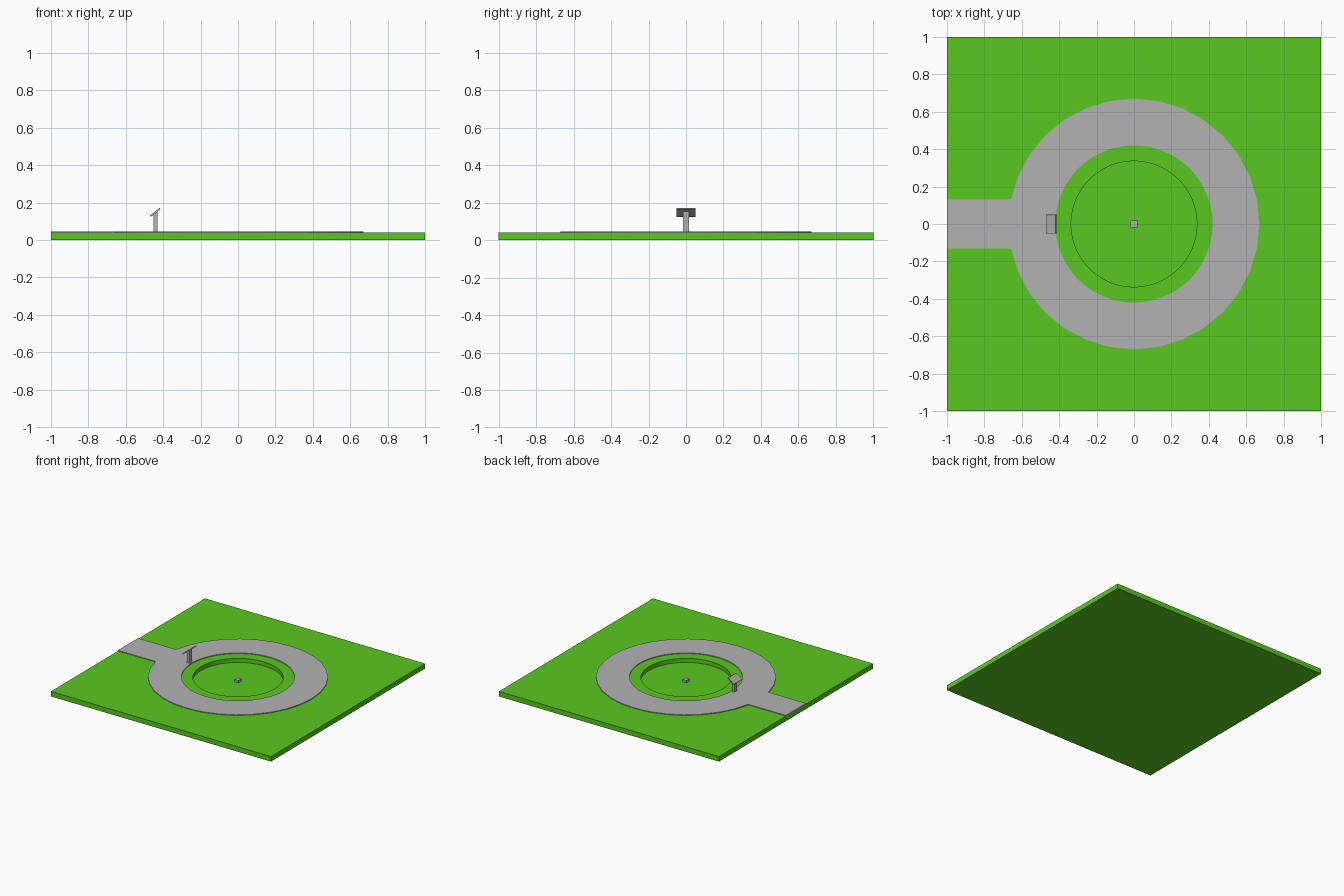
import bpy, bmesh, math
from mathutils import Matrix, Vector

if "Cube" in bpy.data.objects:
    bpy.data.objects.remove(bpy.data.objects["Cube"])


def material(name, rgb):
    m = bpy.data.materials.new(name)
    m.diffuse_color = (*rgb, 1)
    m.use_nodes = True
    m.node_tree.nodes["Principled BSDF"].inputs["Base Color"].default_value = m.diffuse_color
    return m


GRASS = material("grass green", (0.102, 0.584, 0.014))
STONE = material("stone grey", (0.45, 0.45, 0.45))


def finish(bm, name, mat, smooth=False):
    bmesh.ops.recalc_face_normals(bm, faces=bm.faces[:])
    me = bpy.data.meshes.new(name)
    bm.to_mesh(me)
    bm.free()
    ob = bpy.data.objects.new(name, me)
    bpy.context.collection.objects.link(ob)
    me.materials.append(mat)
    if smooth:
        bpy.ops.object.select_all(action='DESELECT')
        ob.select_set(True)
        bpy.context.view_layer.objects.active = ob
        bpy.ops.object.shade_smooth_by_angle(angle=math.radians(20))
    return ob


def ring(bm, n, radius, z):
    """Ring of n vertices whose radius is a function of the angle."""
    out = []
    for i in range(n):
        a = 2 * math.pi * i / n
        r = radius(a)
        out.append(bm.verts.new((r * math.cos(a), r * math.sin(a), z)))
    return out


def bridge(bm, a, b, skip=()):
    n = len(a)
    for i in range(n):
        if i not in skip:
            j = (i + 1) % n
            bm.faces.new((a[i], a[j], b[j], b[i]))


def box(name, size, centre, tilt=0.0, inset=0.0):
    bm = bmesh.new()
    bmesh.ops.create_cube(bm, size=1, matrix=Matrix.Diagonal((*size, 1)))
    if inset:  # recessed panel on the upper face
        top = [f for f in bm.faces if f.normal.z > 0.9]
        bmesh.ops.inset_region(bm, faces=top, thickness=inset, depth=0)
        bmesh.ops.translate(bm, verts=top[0].verts[:], vec=(0, 0, -0.003))
    bm.transform(Matrix.Translation(centre) @ Matrix.Rotation(tilt, 4, 'Y'))
    return finish(bm, name, STONE)


N = 128
TOP, FLOOR, PATH_TOP = 0.041, 0.008, 0.047


def square(a):
    return 1 / max(abs(math.cos(a)), abs(math.sin(a)))


def polygon32(a):
    step = math.pi / 16
    return 0.67 * math.cos(step / 2) / math.cos(a % step - step / 2)


# Lawn slab with a round pit sunk into it
bm = bmesh.new()
rings = [ring(bm, N, square, 0), ring(bm, N, square, TOP),
         ring(bm, N, lambda a: 0.336, TOP), ring(bm, N, lambda a: 0.336, FLOOR)]
for a, b in zip(rings, rings[1:]):
    bridge(bm, a, b)
bm.faces.new(rings[0])
bm.faces.new(rings[-1])
finish(bm, "lawn", GRASS, True)

# Circular walkway: 32-sided outside, round inside, with straight entry on the left
bm = bmesh.new()
inner_lo = ring(bm, N, lambda a: 0.42, TOP)
inner_hi = ring(bm, N, lambda a: 0.42, PATH_TOP)
outer_hi = ring(bm, N, polygon32, PATH_TOP)
outer_lo = ring(bm, N, polygon32, TOP)
gap = range(N // 2 - 4, N // 2 + 4)
bridge(bm, inner_lo, inner_hi)
bridge(bm, inner_hi, outer_hi)
bridge(bm, outer_hi, outer_lo, gap)
bridge(bm, outer_lo, inner_lo)
ends = []
for loop, z in ((outer_hi, PATH_TOP), (outer_lo, TOP)):
    arc = loop[N // 2 - 4:N // 2 + 5]
    y = arc[0].co.y
    p, q = bm.verts.new((-1, -y, z)), bm.verts.new((-1, y, z))
    bm.faces.new(arc + [p, q])
    ends.append((arc[0], q, p, arc[-1]))
for i in range(3):
    bm.faces.new((ends[0][i], ends[0][i + 1], ends[1][i + 1], ends[1][i]))
finish(bm, "walkway", STONE)

# Small block in the middle of the pit
box("centre_block", (0.038, 0.038, 0.02), (0, 0, FLOOR + 0.01))

# Information stand: post with a tilted framed board
TILT = math.radians(-38)
post = box("stand_post", (0.021, 0.034, 0.11), (-0.441, 0, TOP + 0.055))
for v in post.data.vertices:
    if v.co.z > 0.1:  # cut the post top to the slope of the board
        v.co.z = 0.147 + (v.co.x + 0.441) * math.tan(-TILT)
box("stand_board", (0.066, 0.104, 0.009), (-0.4425, 0, 0.148), TILT, 0.008)
